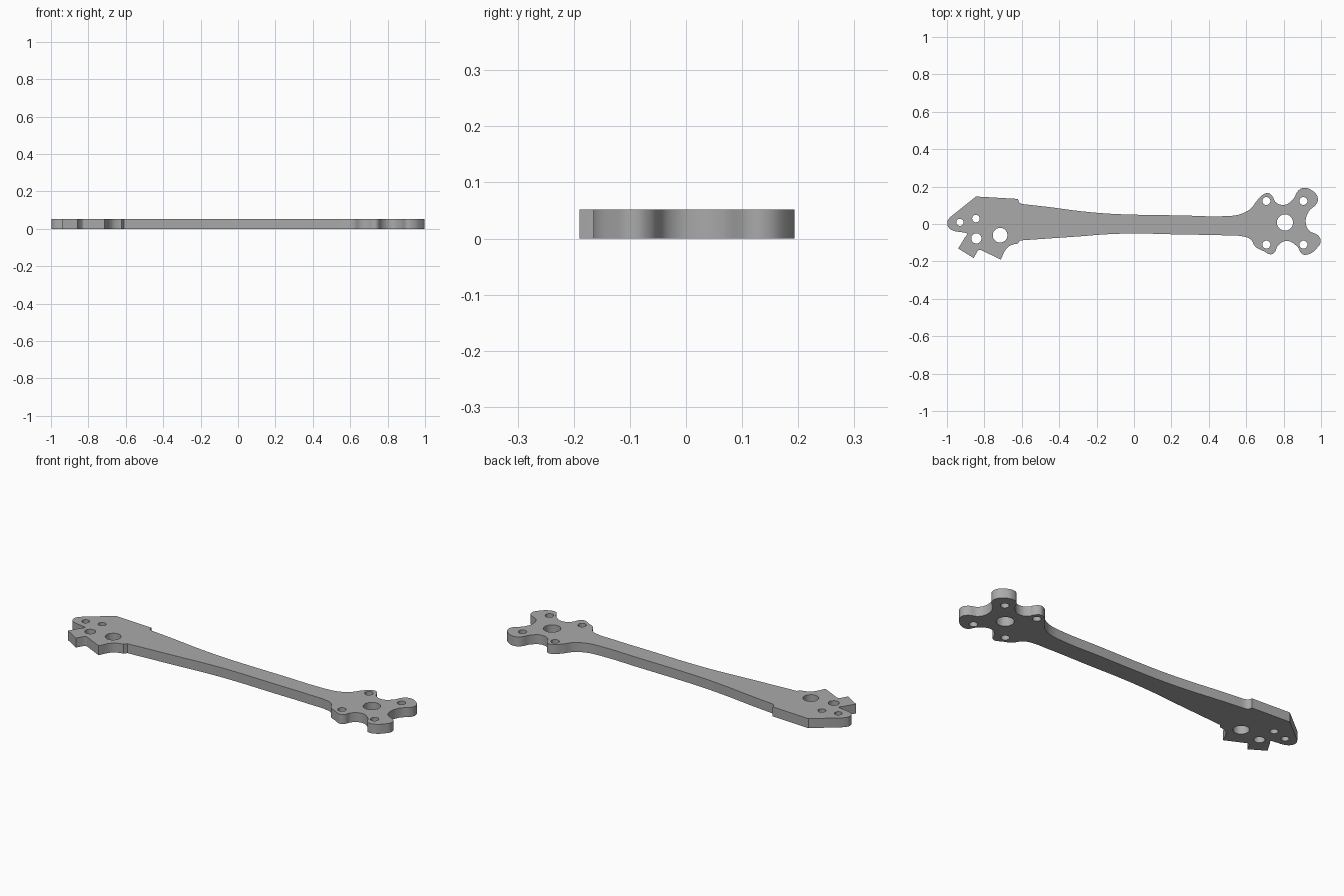
import bpy
import bmesh
import math

THICKNESS = 0.052

cube = bpy.data.objects.get("Cube")
if cube:
    bpy.data.objects.remove(cube, do_unlink=True)


def corners(*points):
    """Sharp outline points."""
    return [(x, y, 'VECTOR') for x, y in points]


def smooth(*points):
    """Rounded outline points."""
    return [(x, y, 'AUTO') for x, y in points]


def add_loop(curve, points):
    """Add one closed loop to the flat profile."""
    spline = curve.splines.new('BEZIER')
    spline.bezier_points.add(len(points) - 1)
    spline.use_cyclic_u = True
    for knot, (x, y, kind) in zip(spline.bezier_points, points):
        knot.co = (x, y, 0)
        knot.handle_left_type = knot.handle_right_type = kind


def add_hole(curve, x, y, radius):
    """Add a round through hole."""
    add_loop(curve, smooth(*[(x + radius * math.cos(a * math.pi / 4),
                              y + radius * math.sin(a * math.pi / 4))
                             for a in range(8)]))


# Root end: rounded nose, slanted edge and shoulder step
root_back = (smooth((-.998, .01)) + corners((-.985, .035), (-.845, .147), (-.62, .134))
             + smooth((-.615, .117)) + corners((-.6, .107)))

# Slender beam, back edge
beam_back = smooth((-.45, .09), (-.29, .069), (-.145, .056), (0, .05),
                   (.245, .046), (.49, .042), (.556, .049))

# Motor mount: four lobes around the centre hole
mount = (smooth((.6, .066), (.632, .09), (.655, .122), (.695, .16), (.72, .165),
                (.742, .145), (.757, .117), (.807, .103), (.85, .132),
                (.88, .18), (.907, .193), (.955, .177), (.982, .142), (.977, .11),
                (.935, .068), (.918, .013), (.935, -.034))
         + smooth((.985, -.062), (.998, -.092), (.977, -.13), (.935, -.161), (.902, -.162),
                  (.872, -.12), (.818, -.091), (.768, -.117), (.753, -.15),
                  (.733, -.162), (.695, -.146), (.65, -.122), (.624, -.083), (.585, -.067)))

# Slender beam, front edge
beam_front = smooth((.49, -.061), (.245, -.056), (0, -.051), (-.145, -.055),
                    (-.29, -.066), (-.45, -.077)) + corners((-.61, -.088))

# Root end: angled tabs and the slot beside the nose
root_front = (corners((-.622, -.105)) + smooth((-.645, -.109), (-.675, -.125))
              + corners((-.713, -.19), (-.812, -.142))
              + smooth((-.825, -.138)) + corners((-.838, -.147), (-.857, -.182), (-.94, -.131),
                                                 (-.903, -.07))
              + smooth((-.893, -.052), (-.91, -.046), (-.965, -.036), (-.99, -.02)))

profile = bpy.data.curves.new("arm_profile", 'CURVE')
profile.dimensions = '2D'
profile.fill_mode = 'BOTH'
profile.resolution_u = 6
profile.extrude = THICKNESS / 2
add_loop(profile, root_back + beam_back + mount + beam_front + root_front)

# Motor shaft hole and its four screw holes
add_hole(profile, .807, .008, .043)
for x in (.708, .906):
    for y in (-.11, .123):
        add_hole(profile, x, y, .021)

# Root bolt holes
for x, y, radius in ((-.931, .009, .019), (-.845, .029, .02),
                     (-.843, -.077, .027), (-.716, -.06, .039)):
    add_hole(profile, x, y, radius)

# Turn the profile into one solid plate
helper = bpy.data.objects.new("arm_profile", profile)
bpy.context.collection.objects.link(helper)
bpy.context.view_layer.update()
evaluated = helper.evaluated_get(bpy.context.evaluated_depsgraph_get())
mesh = bpy.data.meshes.new_from_object(evaluated)
bpy.data.objects.remove(helper, do_unlink=True)

bm = bmesh.new()
bm.from_mesh(mesh)
bmesh.ops.remove_doubles(bm, verts=bm.verts, dist=.0001)
bmesh.ops.recalc_face_normals(bm, faces=bm.faces)
bmesh.ops.translate(bm, verts=bm.verts, vec=(0, 0, THICKNESS / 2))
bm.to_mesh(mesh)
bm.free()

arm = bpy.data.objects.new("arm_plate", mesh)
bpy.context.collection.objects.link(arm)

# Plain grey finish
grey = bpy.data.materials.new("plain_grey")
grey.use_nodes = True
colour = (.4, .4, .4, 1)
grey.diffuse_color = colour
grey.node_tree.nodes["Principled BSDF"].inputs["Base Color"].default_value = colour
mesh.materials.clear()
mesh.materials.append(grey)

# Smooth walls with crisp top and bottom rims
bpy.ops.object.select_all(action='DESELECT')
arm.select_set(True)
bpy.context.view_layer.objects.active = arm
bpy.ops.object.shade_smooth_by_angle(angle=math.radians(30))
